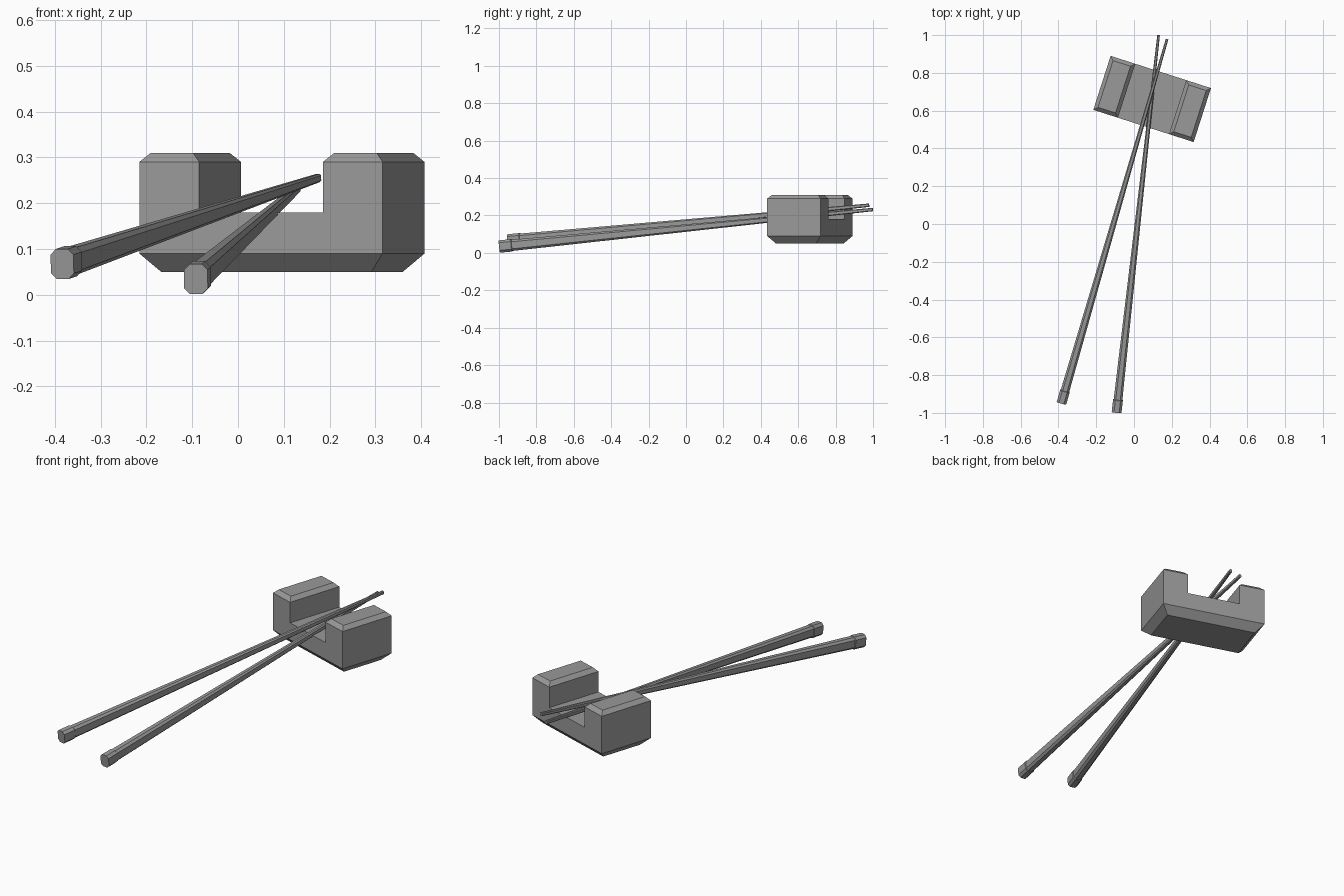
import bpy, bmesh, math
from mathutils import Vector, Matrix

cube = bpy.data.objects.get("Cube")
if cube:
    bpy.data.objects.remove(cube, do_unlink=True)

grey = bpy.data.materials.new("mid_grey")
grey.use_nodes = True
colour = (0.32, 0.32, 0.32, 1)
grey.diffuse_color = colour
grey.node_tree.nodes["Principled BSDF"].inputs["Base Color"].default_value = colour


def finish(bm, name, matrix):
    bmesh.ops.recalc_face_normals(bm, faces=bm.faces)
    mesh = bpy.data.meshes.new(name)
    bm.to_mesh(mesh)
    bm.free()
    mesh.materials.append(grey)
    obj = bpy.data.objects.new(name, mesh)
    obj.matrix_world = matrix
    bpy.context.collection.objects.link(obj)


def loft(bm, rings):
    """Skin a stack of equal rings and cap both ends."""
    loops = [[bm.verts.new(p) for p in ring] for ring in rings]
    for a, b in zip(loops, loops[1:]):
        for i in range(len(a)):
            j = (i + 1) % len(a)
            bm.faces.new((a[i], a[j], b[j], b[i]))
    bm.faces.new(loops[0][::-1])
    bm.faces.new(loops[-1])


# Chopstick rest: a U-shaped block with bevelled foot and bevelled tower tops
HALF_W, HALF_D, GAP = 0.279, 0.15, 0.142
FOOT, TOP = 0.038, 0.02
bm = bmesh.new()


def row(xs, y, z):
    return [bm.verts.new((x, y, z)) for x in xs]


def rect(x0, x1, d, z):
    return [bm.verts.new(p) for p in
            ((x0, -d, z), (x1, -d, z), (x1, d, z), (x0, d, z))]


def skirt(a, b):
    for i in range(4):
        j = (i + 1) % 4
        bm.faces.new((a[i], a[j], b[j], b[i]))


# bevelled foot
base = rect(-HALF_W + FOOT, HALF_W - FOOT, HALF_D - FOOT, 0.05)
belt = rect(-HALF_W, HALF_W, HALF_D, 0.09)
bm.faces.new(base)
skirt(base, belt)

# U-shaped walls: one profile on the front and back, bridged above the belt
profile = [(HALF_W, 0.29), (GAP, 0.29), (GAP, 0.18),
           (-GAP, 0.18), (-GAP, 0.29), (-HALF_W, 0.29)]
front, back = [[bm.verts.new((x, y, z)) for x, z in profile]
               for y in (-HALF_D, HALF_D)]
bm.faces.new([belt[0], belt[1]] + front)
bm.faces.new([belt[3], belt[2]] + back)
bm.faces.new((belt[1], belt[2], back[0], front[0]))
bm.faces.new((belt[0], belt[3], back[5], front[5]))
for i in (1, 2, 3):
    bm.faces.new((front[i], front[i + 1], back[i + 1], back[i]))

# bevelled tower tops
for i, x0, x1 in ((4, -HALF_W, -GAP), (0, GAP, HALF_W)):
    rim = [front[i + 1], front[i], back[i], back[i + 1]]
    if i == 4:
        rim = [front[5], front[4], back[4], back[5]]
    else:
        rim = [front[1], front[0], back[0], back[1]]
    lid = rect(x0 + TOP, x1 - TOP, HALF_D - TOP, 0.31)
    skirt(rim, lid)
    bm.faces.new(lid)
finish(bm, "chopstick_rest",
       Matrix.Translation((0.096, 0.662, 0)) @ Matrix.Rotation(math.radians(-17.8), 4, "Z"))


# Chopsticks: tapered eight-sided sticks with a collar at the thick end
def octagon(w, h, along):
    c = 0.48 * min(w, h)
    return [(x, along, z) for x, z in
            ((w - c, -h), (w, c - h), (w, h - c), (w - c, h),
             (c - w, h), (-w, h - c), (-w, c - h), (c - w, -h))]


def chopstick(name, butt, tip):
    butt, tip = Vector(butt), Vector(tip)
    axis = tip - butt
    side = axis.cross(Vector((0, 0, 1))).normalized()
    forward = axis.normalized()
    up = side.cross(forward)
    frame = Matrix((side, forward, up)).transposed().to_4x4()
    bm = bmesh.new()
    loft(bm, [octagon(0.026, 0.033, 0), octagon(0.026, 0.033, 0.065),
              octagon(0.023, 0.030, 0.068), octagon(0.007, 0.009, axis.length)])
    finish(bm, name, Matrix.Translation(butt) @ frame)


chopstick("right_chopstick", (-0.384, -0.948, 0.067), (0.175, 0.978, 0.255))
chopstick("left_chopstick", (-0.092, -0.997, 0.034), (0.130, 0.999, 0.232))
